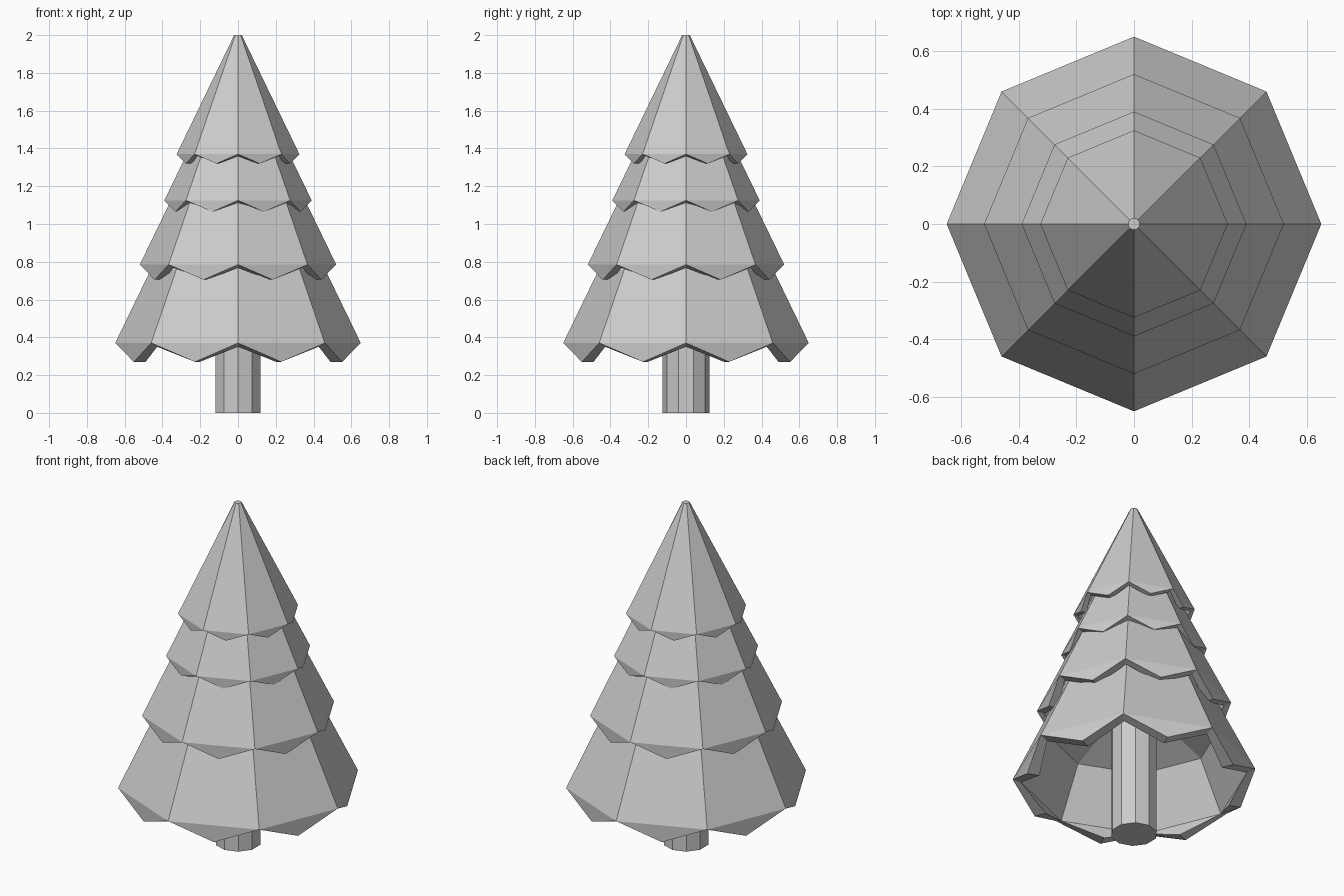
import bpy, bmesh
from math import sin, cos, pi

if "Cube" in bpy.data.objects:
    bpy.data.objects.remove(bpy.data.objects["Cube"])


def ring(bm, even, odd, n=16):
    """16-point ring; even points are corners, odd points are face middles, each (radius, z)."""
    verts = []
    for i in range(n):
        r, z = odd if i % 2 else even
        a = 2 * pi * i / n
        verts.append(bm.verts.new((r * cos(a), r * sin(a), z)))
    return verts


def foliage_tier(name, z, s):
    bm = bmesh.new()
    flat = cos(pi / 8)
    top = ring(bm, (0.04, 1.26), (0.04, 1.26))
    rim = ring(bm, (0.65, 0.0), (0.597, -0.1))
    lip = ring(bm, (0.605, -0.02), (0.53, -0.1))
    roof = ring(bm, (0.465, 0.27), (0.465 * flat, 0.27))
    centre = bm.verts.new((0, 0, 0.48))
    bm.faces.new(top)
    for i in range(0, 16, 2):
        m, j = i + 1, (i + 2) % 16
        # outer cone face with its hanging triangular point
        bm.faces.new((top[i], rim[i], rim[j], top[j], top[m]))
        bm.faces.new((rim[i], rim[m], rim[j]))
        # rim thickness
        bm.faces.new((rim[i], lip[i], lip[m], rim[m]))
        bm.faces.new((rim[m], lip[m], lip[j], rim[j]))
        # hollow underside
        bm.faces.new((lip[i], lip[j], lip[m]))
        bm.faces.new((lip[i], roof[i], roof[m], roof[j], lip[j]))
        bm.faces.new((roof[i], centre, roof[j], roof[m]))
    bmesh.ops.recalc_face_normals(bm, faces=bm.faces)
    mesh = bpy.data.meshes.new(name)
    bm.to_mesh(mesh)
    bm.free()
    ob = bpy.data.objects.new(name, mesh)
    ob.location.z = z
    ob.scale = (s, s, s)
    bpy.context.collection.objects.link(ob)


# four stacked foliage tiers, shrinking upward
for k, (z, s) in enumerate([(0.37, 1.0), (0.785, 0.8), (1.125, 0.6), (1.37, 0.5)]):
    foliage_tier(f"foliage_tier_{k + 1}", z, s)

# ten-sided trunk
bpy.ops.mesh.primitive_cylinder_add(vertices=10, radius=0.125, depth=0.8, location=(0, 0, 0.4))
bpy.context.object.name = "trunk"
